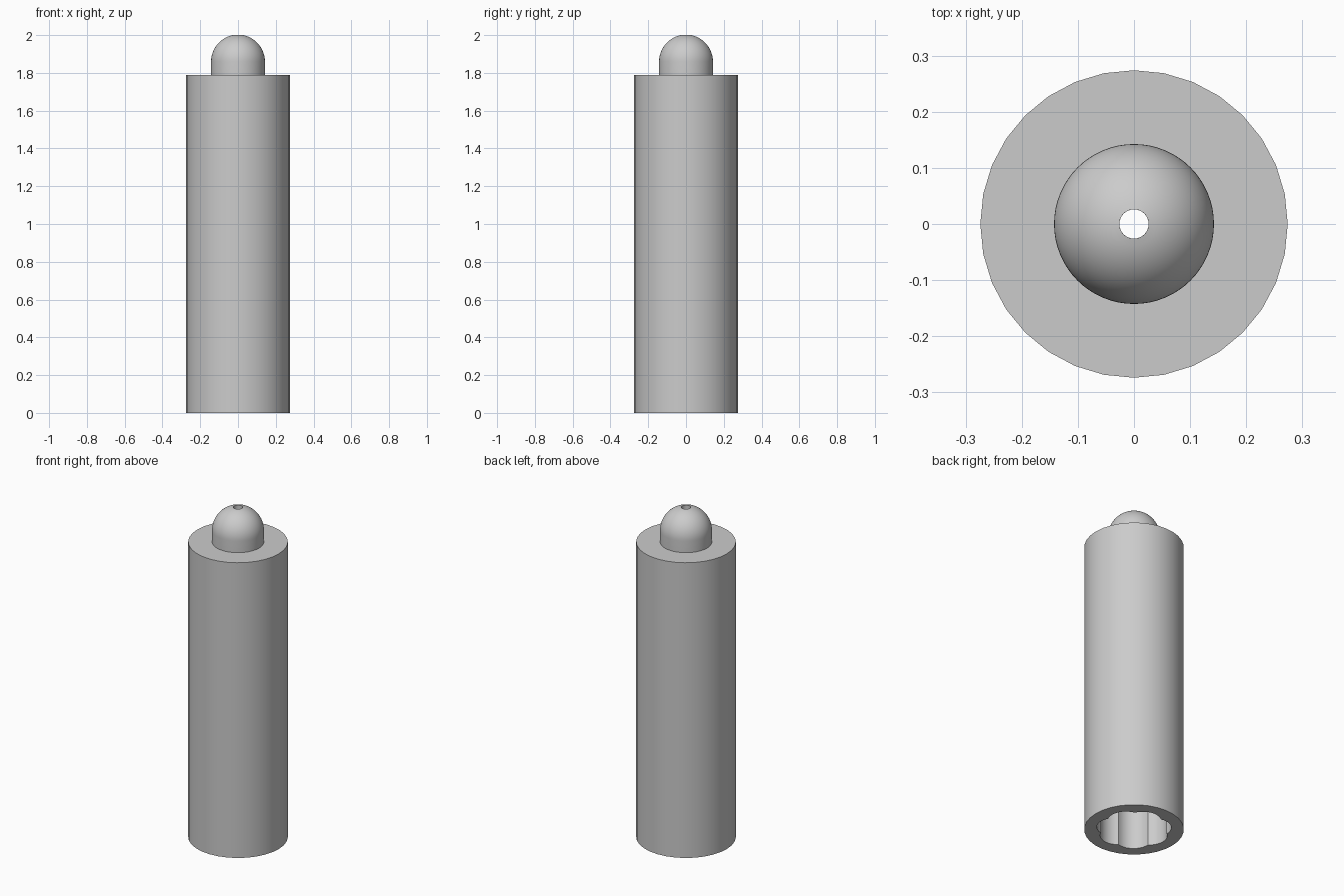
import bpy, bmesh
from math import pi, sin, cos, asin, sqrt

cube = bpy.data.objects.get("Cube")
if cube:
    bpy.data.objects.remove(cube, do_unlink=True)

BODY_R, BODY_TOP = 0.274, 1.79
DOME_R, HOLE_R = 0.1425, 0.026
LOBES, LOBE_R, LOBE_DIST = 7, 0.10, 0.108
SOCKET_TOP = 1.70

grey = bpy.data.materials.new("light grey")
grey.use_nodes = True
grey.diffuse_color = (0.6, 0.6, 0.6, 1)
bsdf = next(n for n in grey.node_tree.nodes if n.type == 'BSDF_PRINCIPLED')
bsdf.inputs["Base Color"].default_value = (0.6, 0.6, 0.6, 1)


def make_object(name, bm):
    bmesh.ops.recalc_face_normals(bm, faces=bm.faces)
    mesh = bpy.data.meshes.new(name)
    bm.to_mesh(mesh)
    bm.free()
    mesh.materials.append(grey)
    obj = bpy.data.objects.new(name, mesh)
    bpy.context.collection.objects.link(obj)
    return obj


def prism(name, outline, z0, z1):
    """Closed upright prism over a flat outline."""
    bm = bmesh.new()
    base = bm.faces.new([bm.verts.new((x, y, z0)) for x, y in outline])
    top = bmesh.ops.extrude_face_region(bm, geom=[base])["geom"]
    verts = [v for v in top if isinstance(v, bmesh.types.BMVert)]
    bmesh.ops.translate(bm, verts=verts, vec=(0, 0, z1 - z0))
    return make_object(name, bm)


def circle(radius, sides):
    return [(radius * cos(2 * pi * i / sides), radius * sin(2 * pi * i / sides))
            for i in range(sides)]


def lathe(name, profile, sides):
    """Ring swept from a closed (radius, height) profile."""
    bm = bmesh.new()
    rings = [[bm.verts.new((x, y, z)) for x, y in circle(r, sides)] for r, z in profile]
    for a, b in zip(rings, rings[1:] + rings[:1]):
        for i in range(sides):
            j = (i + 1) % sides
            bm.faces.new((a[i], a[j], b[j], b[i]))
    return make_object(name, bm)


def cut(target, cutter):
    cutter.hide_render = True
    mod = target.modifiers.new("cut", 'BOOLEAN')
    mod.operation, mod.solver, mod.object = 'DIFFERENCE', 'EXACT', cutter
    bpy.context.view_layer.objects.active = target
    bpy.ops.object.modifier_apply(modifier=mod.name)
    bpy.data.objects.remove(cutter, do_unlink=True)


# Scalloped socket outline: overlapping circles meeting in inward cusps
half = pi / LOBES
cusp = LOBE_DIST * cos(half) + sqrt(LOBE_R ** 2 - (LOBE_DIST * sin(half)) ** 2)
sweep = asin(cusp * sin(half) / LOBE_R)
steps = 10
scallops = []
for k in range(LOBES):
    mid = (2 * k + 1) * half
    for s in range(steps):
        a = mid + sweep * (2 * s / steps - 1)
        scallops.append((LOBE_DIST * cos(mid) + LOBE_R * cos(a),
                         LOBE_DIST * sin(mid) + LOBE_R * sin(a)))

# Main sleeve with its socket and small through hole
body = prism("sleeve_body", circle(BODY_R, 32), 0, BODY_TOP)
cut(body, prism("socket_cutter", scallops, -0.1, SOCKET_TOP))
cut(body, prism("hole_cutter", circle(HOLE_R, 32), SOCKET_TOP - 0.1, BODY_TOP + 0.1))

# Domed tip pierced by the same hole
centre = 2 - sqrt(DOME_R ** 2 - HOLE_R ** 2)
end = asin(HOLE_R / DOME_R)
profile = [(HOLE_R, BODY_TOP), (DOME_R, BODY_TOP)]
for i in range(17):
    a = (pi / 2 - end) * i / 16
    profile.append((DOME_R * cos(a), centre + DOME_R * sin(a)))
tip = lathe("domed_tip", profile, 64)

# Smooth shading with crisp rims
for obj in (body, tip):
    bpy.ops.object.select_all(action='DESELECT')
    obj.select_set(True)
    bpy.context.view_layer.objects.active = obj
    bpy.ops.object.shade_smooth_by_angle(angle=pi / 6)
